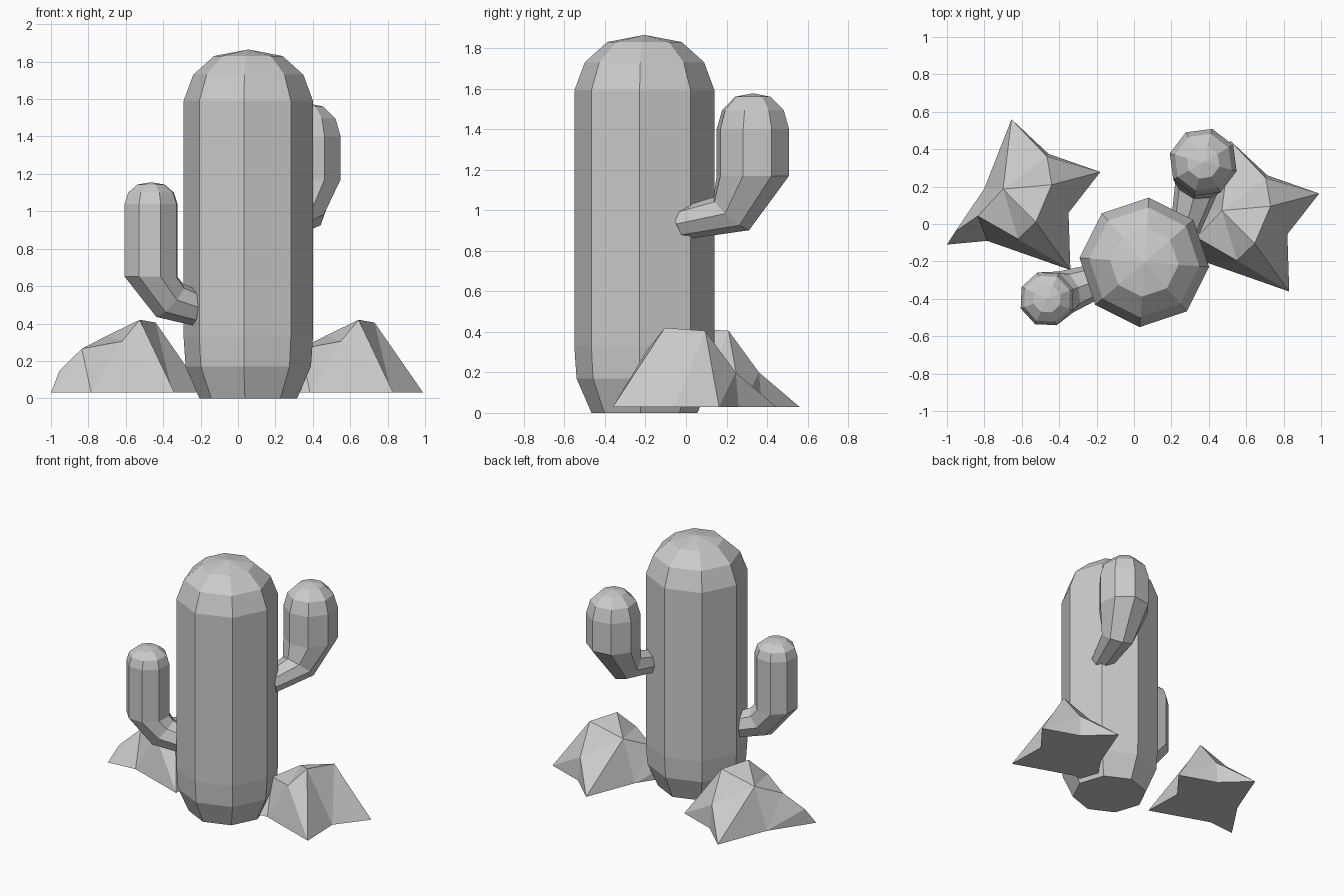
import bpy, bmesh
from math import sin, cos, radians, pi

if "Cube" in bpy.data.objects:
    bpy.data.objects.remove(bpy.data.objects["Cube"])


def finish(bm, name):
    bmesh.ops.recalc_face_normals(bm, faces=bm.faces[:])
    me = bpy.data.meshes.new(name)
    bm.to_mesh(me)
    bm.free()
    ob = bpy.data.objects.new(name, me)
    bpy.context.collection.objects.link(ob)
    return ob


def loft(name, origin, heading, rings, tip, sides=8):
    """Rings are (distance along heading, height, radius, tilt); tip is the top height."""
    bm = bmesh.new()
    ox, oy = origin
    h = radians(heading)
    loops = []
    for d, z, r, tilt in rings:
        t = radians(tilt)
        loop = []
        for i in range(sides):
            a = 2 * pi * i / sides
            along, side = d + r * cos(a) * cos(t), r * sin(a)
            loop.append(bm.verts.new((ox + along * cos(h) - side * sin(h),
                                      oy + along * sin(h) + side * cos(h),
                                      z + r * cos(a) * sin(t))))
        loops.append(loop)
    bm.faces.new(loops[0][::-1])
    for lo, hi in zip(loops, loops[1:]):
        for i in range(sides):
            j = (i + 1) % sides
            bm.faces.new((lo[i], lo[j], hi[j], hi[i]))
    top = bm.verts.new((ox, oy, tip))
    for i in range(sides):
        bm.faces.new((loops[-1][i], loops[-1][(i + 1) % sides], top))
    return finish(bm, name)


def rock(name, dx, dy):
    """Jagged four-pointed rock: a star-shaped base with a low ridge."""
    base = dict(D=(-1, -.11), E=(-.785, -.09), C=(-.34, -.246), N=(-.35, .06),
                B=(-.18, .278), K=(-.457, .375), A=(-.655, .56), G=(-.80, .19))
    ridge = dict(W=(-.955, -.04, .147), U=(-.835, .043, .265), P=(-.62, -.08, .305),
                 R=(-.525, .01, .42), Q=(-.44, .21, .405), S=(-.70, .187, .335),
                 F=(-.465, .36, .20))
    faces = ("DEU EPU ECP CRP CNR NQR NBQ BKF BFQ KAF ASF FSQ AGS GUS "
             "GDW GWU DUW SUP SPR SRQ DECNBKAG").split()
    bm = bmesh.new()
    v = {k: bm.verts.new((x + dx, y + dy, .03)) for k, (x, y) in base.items()}
    v.update({k: bm.verts.new((x + dx, y + dy, z)) for k, (x, y, z) in ridge.items()})
    for f in faces:
        bm.faces.new([v[k] for k in f])
    return finish(bm, name)


# Trunk
loft("trunk", (.055, -.205), -4,
     [(0, 0, .262, 0), (0, .17, .336, 0), (0, .33, .347, 0), (0, 1.59, .347, 0),
      (0, 1.73, .295, 0), (0, 1.83, .184, 0)], 1.865)

# Arms: neck inside the trunk, elbow, upright, rounded cap
loft("left_arm", (-.465, -.40), 20,
     [(.30, .468, .09, 78), (.105, .525, .117, 50), (0, .65, .15, 0), (0, 1.04, .15, 0),
      (0, 1.10, .13, 0), (0, 1.143, .077, 0)], 1.155)
loft("right_arm", (.37, .33), 255,
     [(.37, .932, .08, 70), (.11, .983, .122, 42), (0, 1.17, .185, 0), (0, 1.40, .185, 0),
      (0, 1.495, .157, 0), (0, 1.56, .09, 0)], 1.577)

# Rocks
rock("left_rock", 0, 0)
rock("right_rock", 1.17, -.115)
